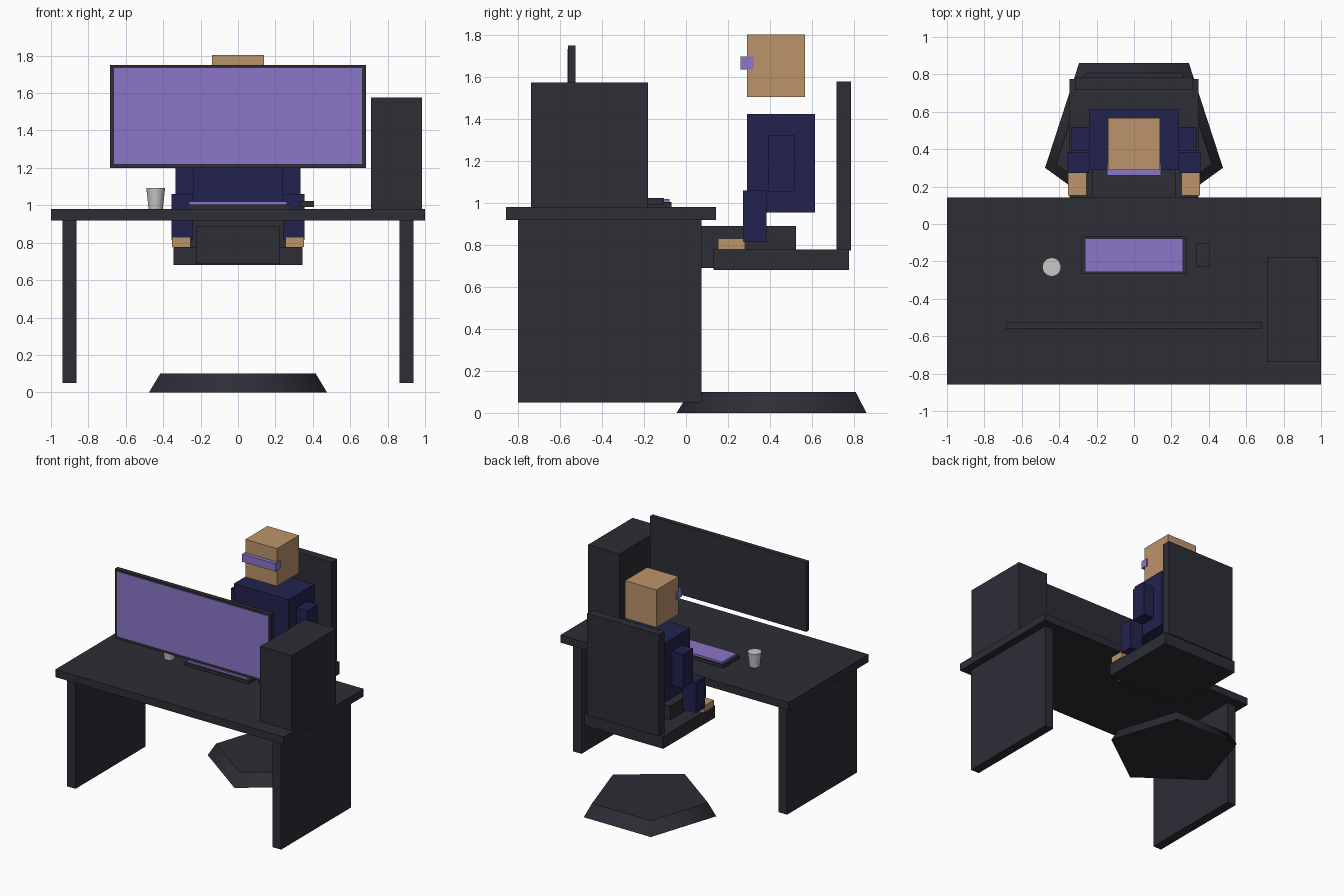
import bpy, math

cube = bpy.data.objects.get("Cube")
if cube:
    bpy.data.objects.remove(cube, do_unlink=True)


def material(name, rgb):
    m = bpy.data.materials.new(name)
    m.use_nodes = True
    m.diffuse_color = (*rgb, 1)
    bsdf = next(n for n in m.node_tree.nodes if n.type == "BSDF_PRINCIPLED")
    bsdf.inputs["Base Color"].default_value = (*rgb, 1)
    return m


charcoal = material("charcoal", (0.026, 0.027, 0.037))
purple = material("glowing purple", (0.258, 0.181, 0.584))
tan = material("tan skin", (0.50, 0.296, 0.144))
navy = material("navy cloth", (0.016, 0.016, 0.078))
grey = material("light grey", (0.578, 0.578, 0.578))


def box(name, mat, x, y, z):
    """Box filling the given (low, high) range on each axis."""
    spans = (x, y, z)
    bpy.ops.mesh.primitive_cube_add(size=1, location=[sum(s) / 2 for s in spans])
    ob = bpy.context.object
    ob.name = name
    ob.scale = [s[1] - s[0] for s in spans]
    bpy.ops.object.transform_apply(location=False, rotation=False, scale=True)
    ob.data.materials.append(mat)
    return ob


def centred(name, mat, half, y, z):
    return box(name, mat, (-half, half), y, z)


def pair(name, mat, x, y, z):
    box("left_" + name, mat, x, y, z)
    box("right_" + name, mat, (-x[1], -x[0]), y, z)


def frustum(name, mat, sides, r1, r2, centre, z, turn=0):
    """Tapered prism with smooth walls and flat caps."""
    bpy.ops.mesh.primitive_cone_add(vertices=sides, radius1=r1, radius2=r2, depth=z[1] - z[0],
                                    location=(*centre, sum(z) / 2), rotation=(0, 0, turn))
    ob = bpy.context.object
    ob.name = name
    ob.data.materials.append(mat)
    for p in ob.data.polygons:
        p.use_smooth = abs(p.normal.z) < 0.9


# Desk
centred("desk_top", charcoal, 1, (-0.857, 0.143), (0.92, 0.98))
pair("desk_side", charcoal, (0.863, 0.938), (-0.80, 0.075), (0.05, 0.92))

# Monitor, computer case and desk items
centred("monitor", charcoal, 0.685, (-0.562, -0.526), (1.2, 1.75))
centred("screen", purple, 0.664, (-0.565, -0.56), (1.222, 1.735))
box("computer_case", charcoal, (0.71, 0.985), (-0.738, -0.18), (0.98, 1.575))
centred("keyboard", charcoal, 0.28, (-0.267, -0.068), (0.98, 1.005))
centred("keys", purple, 0.263, (-0.257, -0.078), (1.0, 1.02))
box("mouse", charcoal, (0.335, 0.406), (-0.23, -0.105), (0.992, 1.024))
frustum("cup", grey, 32, 0.038, 0.05, (-0.44, -0.23), (0.98, 1.092))

# Chair
frustum("chair_base", charcoal, 5, 0.5, 0.437, (0, 0.455), (0, 0.1), math.pi)
centred("seat", charcoal, 0.344, (0.13, 0.776), (0.68, 0.778))
centred("backrest", charcoal, 0.315, (0.717, 0.786), (0.774, 1.58))

# Seated figure
centred("legs", charcoal, 0.225, (0.07, 0.524), (0.69, 0.89))
centred("torso", navy, 0.24, (0.29, 0.615), (0.955, 1.425))
pair("upper_arm", navy, (0.236, 0.335), (0.39, 0.518), (1.055, 1.325))
pair("forearm", navy, (0.24, 0.355), (0.272, 0.384), (0.815, 1.06))
pair("hand", tan, (0.253, 0.352), (0.152, 0.28), (0.778, 0.83))
centred("head", tan, 0.138, (0.29, 0.566), (1.505, 1.803))
centred("visor", purple, 0.145, (0.259, 0.322), (1.635, 1.697))
